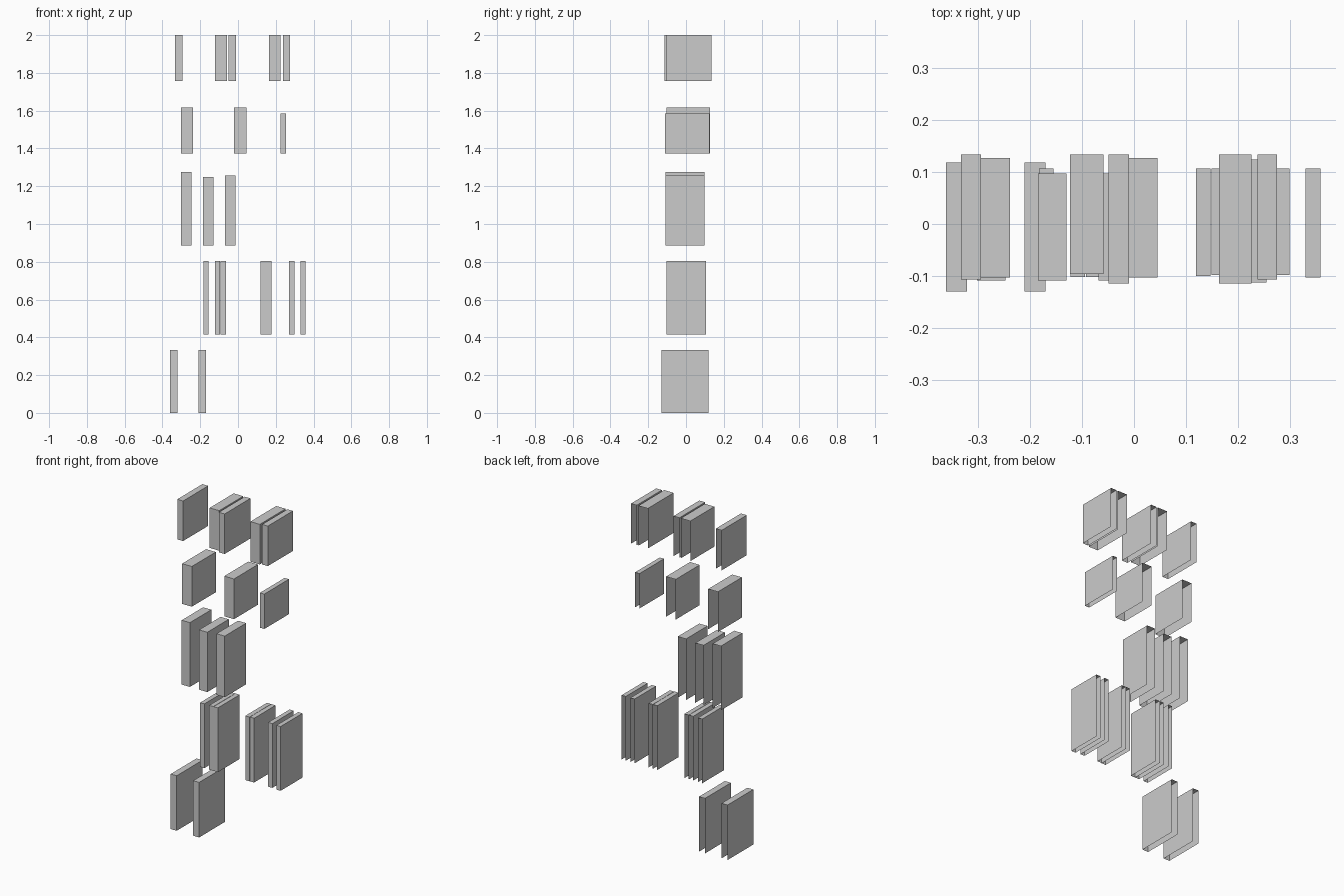
import bpy, bmesh

if "Cube" in bpy.data.objects:
    bpy.data.objects.remove(bpy.data.objects["Cube"])


def book(name, x0, x1, y0, y1, z0, z1):
    """Thin upright shell, open at the back and underneath."""
    bm = bmesh.new()
    bmesh.ops.create_cube(bm, size=1)
    for v in bm.verts:
        v.co = (x1 if v.co.x > 0 else x0,
                y1 if v.co.y > 0 else y0,
                z1 if v.co.z > 0 else z0)
    bm.normal_update()
    hidden = [f for f in bm.faces if f.normal.y > 0.5 or f.normal.z < -0.5]
    bmesh.ops.delete(bm, geom=hidden, context='FACES')
    mesh = bpy.data.meshes.new(name)
    bm.to_mesh(mesh)
    bm.free()
    bpy.context.collection.objects.link(bpy.data.objects.new(name, mesh))


# Bottom row: two wide books
for x in (-0.361, -0.21):
    book("bottom_book", x, x + 0.04, -0.13, 0.118, 0, 0.334)

# Second row: seven slim tall books
for x, y in ((-0.183, -0.102), (-0.122, -0.102), (-0.092, -0.102),
             (0.119, -0.1), (0.149, -0.098), (0.271, -0.098), (0.33, -0.103)):
    book("slim_book", x, x + 0.028, y, 0.107, 0.414, 0.804)

# Third row: three tall books of differing height
for x, top in ((-0.302, 1.275), (-0.185, 1.248), (-0.068, 1.256)):
    book("tall_book", x, x + 0.055, -0.109, 0.097, 0.885, top)

# Fourth row: two thick books and one thin one
for x in (-0.303, -0.02):
    book("thick_book", x, x + 0.065, -0.103, 0.127, 1.372, 1.616)
book("thin_book", 0.226, 0.255, -0.112, 0.124, 1.372, 1.584)

# Top row: mixed thick and thin books
for x, w, y in ((-0.333, 0.039, -0.107), (-0.123, 0.064, -0.096),
                (-0.049, 0.039, -0.114), (0.163, 0.063, -0.114),
                (0.237, 0.038, -0.107)):
    book("top_book", x, x + w, y, 0.134, 1.757, 2.0)
